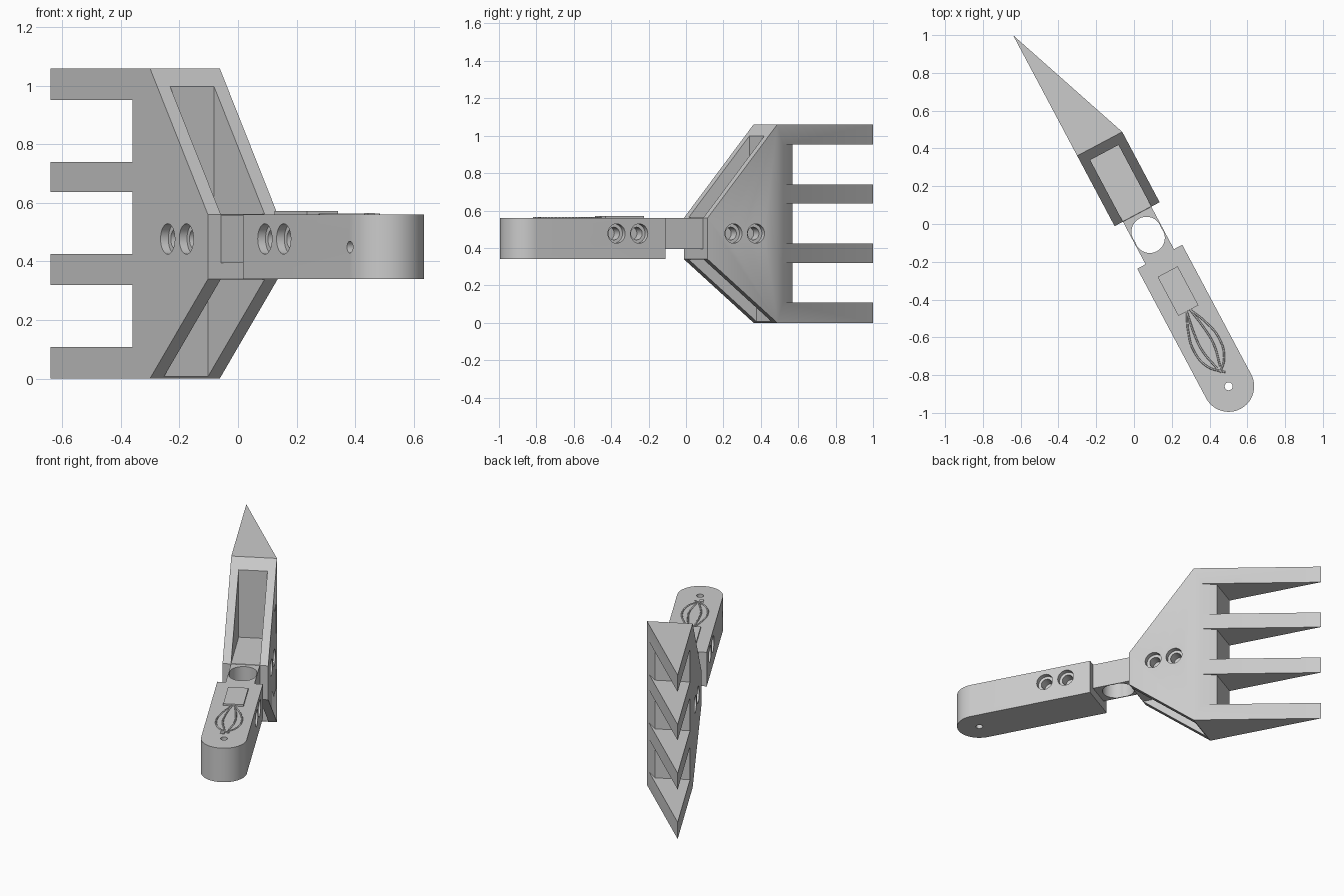
import bpy, bmesh, math
from mathutils import Matrix

if "Cube" in bpy.data.objects:
    bpy.data.objects.remove(bpy.data.objects["Cube"])

# Local frame: x = across, y = along the tool, z = up; turned as a whole
TURN = Matrix.Rotation(math.radians(28), 4, 'Z')
MID, HALF, POCKET = 0.039, 0.135, 0.085
LEFT, RIGHT = MID - HALF, MID + HALF
LOW, HIGH, TOP = 0.34, 0.56, 1.06

steel = bpy.data.materials.new("plain_grey")
steel.use_nodes = True
grey = (0.6, 0.6, 0.6, 1)
steel.diffuse_color = grey
steel.node_tree.nodes["Principled BSDF"].inputs["Base Color"].default_value = grey


def prism(name, points, lo, hi, across=False):
    """Extrude an (x, y) plan upward, or a (y, z) side profile across."""
    bm = bmesh.new()
    place = (lambda a, b: (lo, a, b)) if across else (lambda a, b: (a, b, lo))
    face = bm.faces.new([bm.verts.new(place(*p)) for p in points])
    grown = bmesh.ops.extrude_face_region(bm, geom=[face])["geom"]
    move = (hi - lo, 0, 0) if across else (0, 0, hi - lo)
    bmesh.ops.translate(bm, vec=move, verts=[v for v in grown if isinstance(v, bmesh.types.BMVert)])
    bmesh.ops.recalc_face_normals(bm, faces=bm.faces)
    mesh = bpy.data.meshes.new(name)
    bm.to_mesh(mesh)
    bm.free()
    obj = bpy.data.objects.new(name, mesh)
    bpy.context.collection.objects.link(obj)
    mesh.materials.append(steel)
    obj.matrix_world = TURN
    return obj


def box(name, x0, x1, y0, y1, z0, z1):
    return prism(name, [(x0, y0), (x1, y0), (x1, y1), (x0, y1)], z0, z1)


def circle(a, b, r, n=32):
    return [(a + r * math.cos(2 * math.pi * i / n), b + r * math.sin(2 * math.pi * i / n))
            for i in range(n)]


def carve(obj, cutters):
    """Subtract the cutters for good, then remove them."""
    for c in cutters:
        c.hide_render = True
        mod = obj.modifiers.new("cut", 'BOOLEAN')
        mod.operation, mod.solver, mod.object = 'DIFFERENCE', 'EXACT', c
    bpy.context.view_layer.update()
    graph = bpy.context.evaluated_depsgraph_get()
    mesh = bpy.data.meshes.new_from_object(obj.evaluated_get(graph))
    obj.modifiers.clear()
    obj.data = mesh
    for c in cutters:
        bpy.data.objects.remove(c)


def smooth(obj):
    bpy.ops.object.select_all(action='DESELECT')
    obj.select_set(True)
    bpy.context.view_layer.objects.active = obj
    bpy.ops.object.shade_smooth_by_angle(angle=math.radians(30))


def screw_holes(stations):
    """Stepped blind holes on both sides."""
    cutters = []
    for y in stations:
        for side in (-1, 1):
            for r, depth in ((0.052, 0.03), (0.034, 0.09)):
                a, b = MID + side * (HALF - depth), MID + side * (HALF + 0.05)
                cutters.append(prism("hole_cutter", circle(y, 0.477, r), min(a, b), max(a, b), True))
    return cutters


# Fork head: wedge plan, tapered towards the neck, hollowed above and below
NECK_END, SHOULDER, TIP = 0.038, 0.46, 1.183
head = prism("fork_head", [(LEFT, NECK_END), (RIGHT, NECK_END), (RIGHT, SHOULDER), (LEFT, TIP)], 0, TOP)


def slope_cutter(z_in, z_out):
    run, rise = SHOULDER - NECK_END, z_out - z_in
    return prism("slope_cutter", [(NECK_END - run, z_in - rise), (SHOULDER + run, z_out + rise),
                                  (NECK_END - run, z_out + rise)], LEFT - 0.1, RIGHT + 0.1, True)


cuts = [slope_cutter(HIGH, TOP), slope_cutter(LOW, 0),
        box("pocket_cutter", MID - POCKET, MID + POCKET, -0.1, 0.408, HIGH + 0.002, 1.2),
        box("pocket_cutter", MID - POCKET, MID + POCKET, -0.1, 0.452, -0.1, LOW - 0.002)]
for z0, z1 in ((0.108, 0.32), (0.425, 0.638), (0.74, 0.952)):
    gap = [(-0.2, 0.586), (0.111, 0.586), (0.166, 0.489), (0.222, 0.39),
           (0.4, 0.39), (0.4, 1.3), (-0.2, 1.3)]
    cuts.append(prism("gap_cutter", gap, z0, z1))
carve(head, cuts + screw_holes((0.195, 0.331)))
smooth(head)

# Handle: bar with a rounded end
END = -0.994
arc = [(MID + HALF * math.cos(a), END + HALF * math.sin(a))
       for a in (math.pi + math.pi * i / 32 for i in range(33))]
handle = prism("handle", arc + [(RIGHT, -0.217), (LEFT, -0.217)], LOW, HIGH)
carve(handle, [prism("lanyard_cutter", circle(MID, END, 0.021), 0.2, 0.7),
               prism("pin_cutter", circle(END, 0.449, 0.02), LEFT - 0.05, MID, True)]
      + screw_holes((-0.376, -0.513)))
smooth(handle)

# Neck: narrow bar with an oblong opening
neck = box("neck", MID - POCKET, MID + POCKET, -0.25, 0.08, 0.395, HIGH - 0.0005)
carve(neck, [prism("opening_cutter", circle(MID, y, 0.08, 48), 0.2, 0.7) for y in (-0.068, -0.104)])
smooth(neck)

# Raised plate and looped cord on top of the handle
box("top_plate", MID - 0.06, MID + 0.06, -0.54, -0.306, HIGH - 0.005, HIGH + 0.012)
box("cord_end", MID - 0.03, MID - 0.005, -0.93, -0.905, HIGH - 0.002, HIGH + 0.005)


def cord(name, points):
    curve = bpy.data.curves.new(name, 'CURVE')
    curve.dimensions = '3D'
    curve.bevel_depth, curve.bevel_resolution, curve.resolution_u = 0.005, 1, 6
    line = curve.splines.new('BEZIER')
    line.bezier_points.add(len(points) - 1)
    for bp, (x, y) in zip(line.bezier_points, points):
        bp.co = (MID + x, y, HIGH)
        bp.handle_left_type = bp.handle_right_type = 'AUTO'
    curve.materials.append(steel)
    obj = bpy.data.objects.new(name, curve)
    bpy.context.collection.objects.link(obj)
    obj.matrix_world = TURN


for name, side in (("left_cord", -1), ("right_cord", 1)):
    cord(name, [(side * x, y) for x, y in
                ((0.01, -0.54), (0.05, -0.63), (0.075, -0.74), (0.05, -0.85), (-0.02, -0.92))])
    cord(name + "_inner", [(side * x, y) for x, y in
                           ((0.01, -0.54), (0.03, -0.66), (0.035, -0.76), (0.01, -0.88))])
